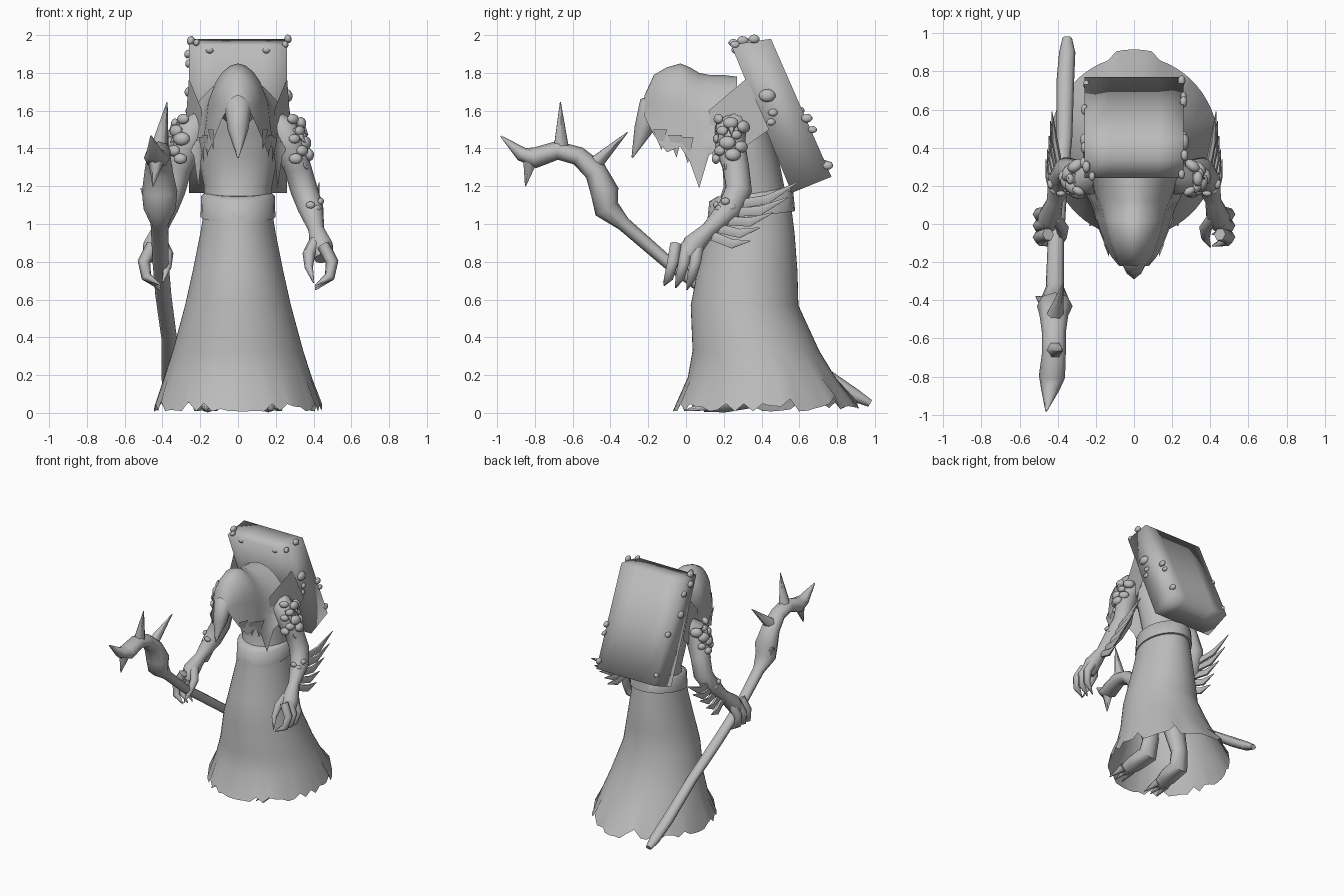
import bpy, bmesh, random
from math import sin, cos, pi
from mathutils import Vector, Matrix

random.seed(4)
if "Cube" in bpy.data.objects:
    bpy.data.objects.remove(bpy.data.objects["Cube"])

grey = bpy.data.materials.new("plain_grey")
grey.use_nodes = True
grey.diffuse_color = (0.5, 0.5, 0.5, 1)
grey.node_tree.nodes["Principled BSDF"].inputs["Base Color"].default_value = (0.5, 0.5, 0.5, 1)
built = []


def finish(name, bm):
    bmesh.ops.recalc_face_normals(bm, faces=bm.faces)
    mesh = bpy.data.meshes.new(name)
    bm.to_mesh(mesh)
    bm.free()
    mesh.materials.append(grey)
    ob = bpy.data.objects.new(name, mesh)
    bpy.context.collection.objects.link(ob)
    built.append(ob)
    return ob


def bridge(bm, rings, closed=True, caps=True):
    rows = [[bm.verts.new(p) for p in ring] for ring in rings]
    n = len(rows[0])
    for a, b in zip(rows, rows[1:]):
        for i in range(n if closed else n - 1):
            j = (i + 1) % n
            bm.faces.new((a[i], a[j], b[j], b[i]))
    if caps:
        bm.faces.new(rows[0])
        bm.faces.new(rows[-1])


def add_tube(bm, path, sides=8, flat=1.0):
    """Sweep a round section along (x, y, z, radius) points."""
    pts = [Vector(p[:3]) for p in path]
    rings = []
    for i, p in enumerate(path):
        d = (pts[min(i + 1, len(pts) - 1)] - pts[max(i - 1, 0)]).normalized()
        u = (Vector((1, 0, 0)) - d * d.x).normalized()
        v = d.cross(u)
        rings.append([pts[i] + p[3] * (u * cos(t) * flat + v * sin(t))
                      for t in (2 * pi * k / sides for k in range(sides))])
    bridge(bm, rings)


def add_spike(bm, base, tip, r, flat=1.0):
    add_tube(bm, [(*base, r), (*tip, 0.003)], 6, flat)


def add_knob(bm, place, r, out):
    """A squat barnacle pointing outwards."""
    m = Matrix.Translation(place) @ Vector(out).to_track_quat('Z', 'Y').to_matrix().to_4x4()
    bmesh.ops.create_icosphere(bm, subdivisions=2, radius=r,
                               matrix=m @ Matrix.Diagonal((1, 0.8, 0.65, 1)))


def oval(cy, z, rx, ry, n):
    return [Vector((rx * sin(2 * pi * k / n), cy - ry * cos(2 * pi * k / n), z)) for k in range(n)]


# Robe skirt with a torn, open hem
n = 60
profile = [(.34, 1.07, .18, .22), (.34, .95, .2, .235), (.325, .75, .24, .265), (.31, .57, .28, .285),
           (.37, .33, .345, .335), (.40, .19, .39, .39)]
rings = [oval(*s, n) for s in profile]
hem = oval(.405, .03, .445, .475, n)
for k, p in enumerate(hem):
    p.z = .008 + .05 * random.random() ** 3 + .05 * max(0, p.y - .6)
    p.y += .035 * (abs(k - n / 2) < 3)
for k in (4, 11, 13, 18, 24, 33, 41, 47, 49, 56):
    hem[k].z += .04
bm = bmesh.new()
bridge(bm, rings + [hem], caps=False)
finish("robe_skirt", bm)

# Belt around the waist, lower in front
bm = bmesh.new()
rings = [oval(.345, z, rx, ry, 24) for z, rx, ry in
         ((1.04, .17, .2), (1.04, .198, .233), (1.15, .195, .222), (1.17, .17, .18))]
for ring in rings:
    for p in ring:
        p.z += .13 * (p.y - .36)
bridge(bm, rings)
finish("belt", bm)

# Hunched torso
bm = bmesh.new()
bridge(bm, [oval(*s, 16) for s in ((.35, 1.08, .18, .19), (.36, 1.2, .18, .16), (.34, 1.35, .21, .15),
                                   (.3, 1.5, .22, .15), (.25, 1.61, .2, .14), (.2, 1.71, .1, .1))])
finish("torso", bm)

# Head and beak mask
bm = bmesh.new()
add_tube(bm, [(0, .25, 1.6, .11), (0, .08, 1.65, .11), (0, -.05, 1.66, .09), (0, -.12, 1.65, .055)], 10)
finish("head", bm)
bm = bmesh.new()
add_tube(bm, [(0, -.1, 1.66, .055), (0, -.19, 1.62, .066), (0, -.225, 1.5, .05), (0, -.285, 1.35, .004)], 8, 1.1)
finish("beak_mask", bm)

# Hood: peaked sections from the brow back, with flared ragged sides
bm = bmesh.new()
rings = []
for y, ridge, low, w in ((-.22, 1.68, 1.57, .065), (-.17, 1.79, 1.47, .1), (-.1, 1.83, 1.38, .13),
                         (-.03, 1.85, 1.41, .15), (.02, 1.83, 1.33, .165), (.07, 1.8, 1.19, .175),
                         (.12, 1.79, 1.36, .195), (.19, 1.79, 1.42, .225), (.27, 1.78, 1.46, .26)):
    mid = max(low + .02, ridge - 1.55 * w)
    arch = [(w * sin(a) * (.8 + .2 * abs(sin(a))), y, mid + (ridge - mid) * cos(a))
            for a in (pi * (k / 10 - .5) for k in range(11))]
    side = [((1 + .2 * f) * w, y, mid + (low - mid) * f) for f in (1, .66, .33)]
    rings.append([(-x, yy, z) for x, yy, z in side] + arch + side[::-1])
bridge(bm, rings, closed=False, caps=False)
finish("hood", bm)

# Hanging rags under the hood and the raised collar flaps
bm = bmesh.new()
for s in (1, -1):
    for y, z, tip in ((-.14, 1.5, 1.39), (-.06, 1.47, 1.35), (.0, 1.46, 1.32)):
        w = .13 + .35 * (y + .14)
        bm.faces.new([bm.verts.new(p) for p in
                      ((s * w, y - .035, z), (s * (w + .03), y + .04, z), (s * w, y + .01, tip))])
    flap = [(.19, .12, 1.6), (.26, .32, 1.77), (.28, .44, 1.5), (.24, .3, 1.4), (.2, .14, 1.36)]
    hub = bm.verts.new((s * .235, .25, 1.56))
    edge = [bm.verts.new((s * x, y, z)) for x, y, z in flap]
    for a, b in zip(edge, edge[1:] + edge[:1]):
        bm.faces.new((hub, a, b))
finish("collar_rags", bm)

# Leaning back pack, softly shaded all round
bm = bmesh.new()
outline = [(.24, 1.945), (.34, 1.965), (.45, 1.98), (.61, 1.615), (.77, 1.25), (.56, 1.165), (.4, 1.555)]
bridge(bm, [[(x, y, z) for y, z in outline] for x in (-.26, -.13, .13, .26)])
pack = finish("back_pack", bm)

# Barnacles on the pack
bm = bmesh.new()
for x, y, z, r in ((-.25, .3, 1.97, .032), (-.265, .32, 1.9, .03), (-.22, .25, 1.96, .025),
                   (.25, .26, 1.95, .026), (.265, .36, 1.98, .03), (.26, .43, 1.68, .045),
                   (.26, .45, 1.54, .024), (.26, .46, 1.59, .026), (.26, .64, 1.56, .03),
                   (.26, .67, 1.5, .024), (.25, .75, 1.31, .03), (.22, .71, 1.28, .025),
                   (-.26, .4, 1.85, .03), (-.26, .44, 1.7, .035), (-.26, .6, 1.6, .028), (-.25, .73, 1.32, .025)):
    add_knob(bm, (x, y, z), r, (1 if x > 0 else -1, 0, .3))
for x, y, z in ((-.15, .255, 1.92), (.15, .255, 1.92)):
    add_knob(bm, (x, y, z), .022, (0, -1, -.4))
finish("pack_barnacles", bm)

for s, side in ((1, "left"), (-1, "right")):
    # Arm with a narrow wrist and palm
    bm = bmesh.new()
    add_tube(bm, [(s * x, y, z, r) for x, y, z, r in (
        (.18, .28, 1.55, .06), (.235, .235, 1.5, .085), (.275, .235, 1.41, .085), (.315, .265, 1.3, .072),
        (.35, .28, 1.18, .072), (.385, .23, 1.08, .068), (.415, .12, .97, .042),
        (.44, .04, .89, .062), (.455, -.0, .82, .052))], 10)
    finish(side + "_arm", bm)

    # Stout curled claw fingers and thumb
    bm = bmesh.new()
    for k in range(3):
        y = .055 - .06 * k
        add_tube(bm, [(s * .45, y + .01, .89, .034), (s * .498, y - .005, .8, .034),
                      (s * .485, y - .025, .72, .028), (s * .41, y - .05, .652 + .012 * k, .004)], 6)
    add_tube(bm, [(s * .41, .03, .91, .034), (s * .375, -.02, .84, .034), (s * .375, -.075, .77, .022),
                  (s * .4, -.12, .69, .004)], 6)
    finish(side + "_claws", bm)

    # Fin spikes behind the forearm
    bm = bmesh.new()
    for k, (y, z) in enumerate(((.59, 1.22), (.54, 1.14), (.46, 1.06), (.39, .98), (.34, .91))):
        base = (s * (.38 + .01 * k), .25 - .03 * k, 1.1 - .04 * k)
        bend = (s * (.415 + .008 * k), (base[1] + y) / 2 + .01, (base[2] + z) / 2 - .03)
        add_tube(bm, [(*base, .028), (*bend, .028), (s * (.43 + .008 * k), y, z, .003)], 6, .6)
    finish(side + "_elbow_spikes", bm)

    # Barnacle clusters on shoulder and forearm, with a few sharp scales
    bm = bmesh.new()
    for k in range(11):
        a = -1.5 + 2.6 * ((k * .618) % 1)
        z = 1.33 + .21 * k / 10
        out = Vector((s * cos(a), sin(a), .2))
        add_knob(bm, Vector((s * (.3 - .05 * k / 10), .24, z)) + out * .08, .03 + .018 * random.random(), out)
    for a, z in ((-.7, 1.5), (0, 1.54), (.3, 1.42), (-.3, 1.36)):
        foot = Vector((s * (.26 + .06 * cos(a)), .24 + .06 * sin(a), z))
        add_spike(bm, foot, foot + Vector((s * .05, .05 * sin(a), -.07)), .03)
    for a, z in ((-1.6, 1.1), (-.9, 1.08), (-.2, 1.12), (.5, 1.09)):
        add_knob(bm, (s * (.385 + .055 * cos(a)), .22 + .06 * sin(a), z), .025, (s * cos(a), sin(a), 0))
    finish(side + "_arm_barnacles", bm)

    # Leg and clawed foot hidden below the skirt
    bm = bmesh.new()
    add_tube(bm, [(s * .1, .33, .8, .09), (s * .13, .3, .45, .075), (s * .14, .36, .2, .055),
                  (s * .15, .34, .08, .065), (s * .16, .2, .06, .058), (s * .17, .09, .045, .04)], 8, 1.25)
    for dx in (-.06, 0, .06):
        add_spike(bm, (s * .17 + dx * .6, .13, .042), (s * .17 + dx, -.01, .012), .034)
    finish(side + "_leg", bm)

# Crooked staff held in the right hand
bm = bmesh.new()
add_tube(bm, [(-.35, .975, .05, .02), (-.35, .9, .09, .034), (-.36, .75, .19, .037), (-.365, .45, .4, .033),
              (-.395, .15, .62, .034), (-.41, -.1, .8, .034), (-.415, -.33, 1.0, .038),
              (-.415, -.42, 1.08, .068), (-.415, -.43, 1.17, .075), (-.42, -.48, 1.28, .06),
              (-.42, -.57, 1.36, .05), (-.42, -.68, 1.39, .05), (-.43, -.8, 1.35, .055),
              (-.44, -.87, 1.37, .038), (-.46, -.98, 1.465, .004)], 8, 1.25)
for base, tip in (((-.42, -.66, 1.38), (-.375, -.665, 1.645)), ((-.42, -.5, 1.3), (-.37, -.31, 1.485)),
                  ((-.43, -.82, 1.36), (-.45, -.85, 1.2)), ((-.45, -.42, 1.12), (-.515, -.38, 1.19))):
    add_spike(bm, base, tip, .05)
finish("staff", bm)

# Smooth shading with crisp hard edges
bpy.ops.object.select_all(action='DESELECT')
for ob in built:
    ob.select_set(ob != pack)
bpy.context.view_layer.objects.active = built[0]
bpy.ops.object.shade_smooth_by_angle(angle=1.1)
pack.data.polygons.foreach_set("use_smooth", [True] * len(pack.data.polygons))
